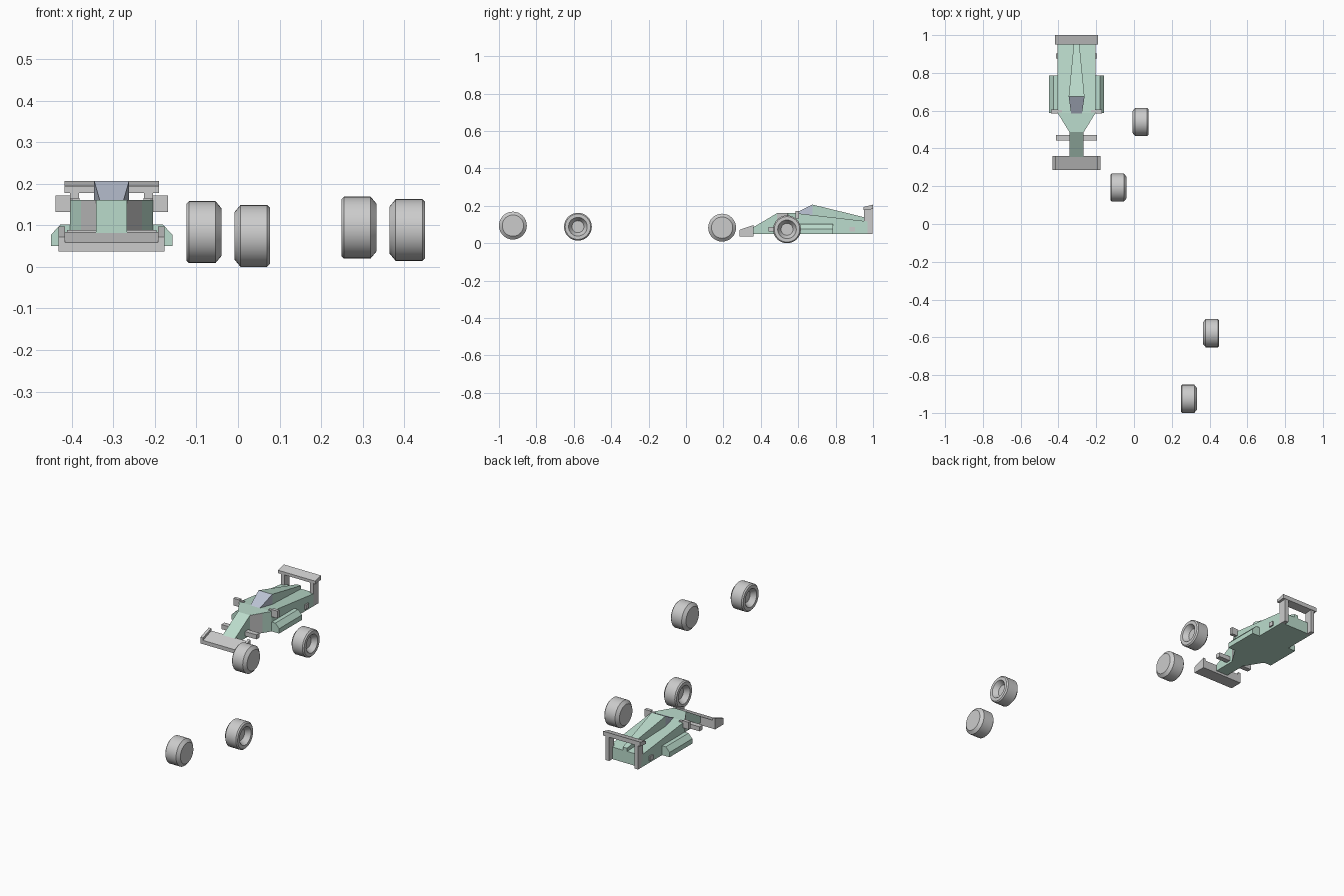
import bpy, bmesh, math

if "Cube" in bpy.data.objects:
    bpy.data.objects.remove(bpy.data.objects["Cube"])

CX = -0.304  # centre line of the car body


def material(name, rgb):
    m = bpy.data.materials.new(name)
    m.diffuse_color = (*rgb, 1)
    m.use_nodes = True
    m.node_tree.nodes["Principled BSDF"].inputs["Base Color"].default_value = m.diffuse_color
    return m


green = material("green_paint", (0.5, 0.72, 0.61))
glass = material("glass", (0.5, 0.55, 0.66))


def loft(name, rings, mat=None):
    """Skin equal-length rings of points and cap both ends."""
    bm = bmesh.new()
    loops = [[bm.verts.new(p) for p in ring] for ring in rings]
    n = len(loops[0])
    for a, b in zip(loops, loops[1:]):
        for i in range(n):
            bm.faces.new((a[i], a[(i + 1) % n], b[(i + 1) % n], b[i]))
    bm.faces.new(loops[0])
    bm.faces.new(loops[-1])
    bmesh.ops.recalc_face_normals(bm, faces=bm.faces)
    me = bpy.data.meshes.new(name)
    bm.to_mesh(me)
    bm.free()
    if mat:
        me.materials.append(mat)
    ob = bpy.data.objects.new(name, me)
    bpy.context.collection.objects.link(ob)
    return ob


def section(y, half_low, half_top, z0, z1):
    """Symmetric trapezoid across the car at depth y."""
    return [(CX - half_low, y, z0), (CX + half_low, y, z0),
            (CX + half_top, y, z1), (CX - half_top, y, z1)]


def side_profile(name, x0, x1, pts):
    """Side outline (y, z) extruded from x0 to x1, measured from the centre line."""
    return loft(name, [[(CX + x, y, z) for y, z in pts] for x in (x0, x1)])


def box(name, x0, x1, y0, y1, z0, z1):
    return side_profile(name, x0, x1, [(y0, z0), (y1, z0), (y1, z1), (y0, z1)])


# nose and main body in one wedge-shaped shell
loft("body", [section(y, h, h, 0.05, z) for y, h, z in
              ((0.317, 0.0375, 0.06), (0.487, 0.0375, 0.161),
               (0.587, 0.1, 0.161), (0.97, 0.1, 0.117))], green)

# windscreen wedge and tapering engine cover
loft("windscreen", [section(0.585, 0.029, 0.029, 0.155, 0.161),
                    section(0.675, 0.042, 0.042, 0.14, 0.207)], glass)
loft("engine_cover", [section(0.675, 0.042, 0.042, 0.13, 0.207),
                      section(0.97, 0.013, 0.013, 0.1, 0.135)], green)

# front wing: wedge blade
side_profile("front_wing", -0.1265, 0.1265,
             [(0.287, 0.037), (0.36, 0.037), (0.36, 0.084), (0.287, 0.058)])

# rear wing: wedge blade
side_profile("rear_wing", -0.114, 0.114,
             [(0.95, 0.178), (1.0, 0.183), (1.0, 0.207), (0.95, 0.194)])

# axles poking out of both sides
box("front_axle", -0.108, 0.108, 0.442, 0.47, 0.063, 0.088)
box("rear_axle", -0.108, 0.108, 0.875, 0.903, 0.063, 0.088)

# paired parts
for side, s in (("left", -1), ("right", 1)):
    pod = [(0.09, 0.05), (0.146, 0.05), (0.146, 0.077), (0.123, 0.102), (0.09, 0.102)]
    loft(f"sidepod_{side}", [[(CX + s * x, y, z) for x, z in pod]
                             for y in (0.587, 0.787)], green)
    # grey intake panel on the inner half of the slanted body front
    plan = [(0.0375, 0.486), (0.0735, 0.5435), (0.0725, 0.546), (0.0365, 0.489)]
    loft(f"intake_{side}", [[(CX + s * x, y, z) for x, y in plan]
                            for z in (0.051, 0.16)])
    side_profile(f"front_endplate_{side}", s * 0.112, s * 0.1275,
                 [(0.287, 0.037), (0.36, 0.037), (0.36, 0.097), (0.287, 0.072)])
    box(f"rear_wing_post_{side}", s * 0.078, s * 0.1, 0.953, 0.998, 0.05, 0.19)
    box(f"mirror_{side}", s * 0.0985, s * 0.1355, 0.586, 0.605, 0.132, 0.172)
    box(f"mirror_stalk_{side}", s * 0.077, s * 0.1, 0.59, 0.604, 0.15, 0.166)

# loose wheels: (width offset, radius) with the recessed rim facing +
WHEEL = [(-0.0425, 0.057), (-0.028, 0.0745), (0.036, 0.0745), (0.0425, 0.068),
         (0.0425, 0.05), (0.034, 0.045), (0.015, 0.032)]


def wheel(name, x, y, z, facing, sides=32):
    ang = [2 * math.pi * i / sides for i in range(sides)]
    ob = loft(name, [[(facing * dx, r * math.sin(a), r * math.cos(a)) for a in ang]
                     for dx, r in WHEEL])
    ob.location = (x, y, z)
    bpy.ops.object.select_all(action="DESELECT")
    ob.select_set(True)
    bpy.context.view_layer.objects.active = ob
    bpy.ops.object.shade_smooth_by_angle(angle=math.radians(30))


wheel("wheel_front_left", -0.082, 0.193, 0.0835, -1)
wheel("wheel_front_right", 0.034, 0.54, 0.0745, 1)
wheel("wheel_rear_right", 0.4075, -0.578, 0.0885, 1)
wheel("wheel_rear_left", 0.291, -0.9255, 0.0945, -1)
